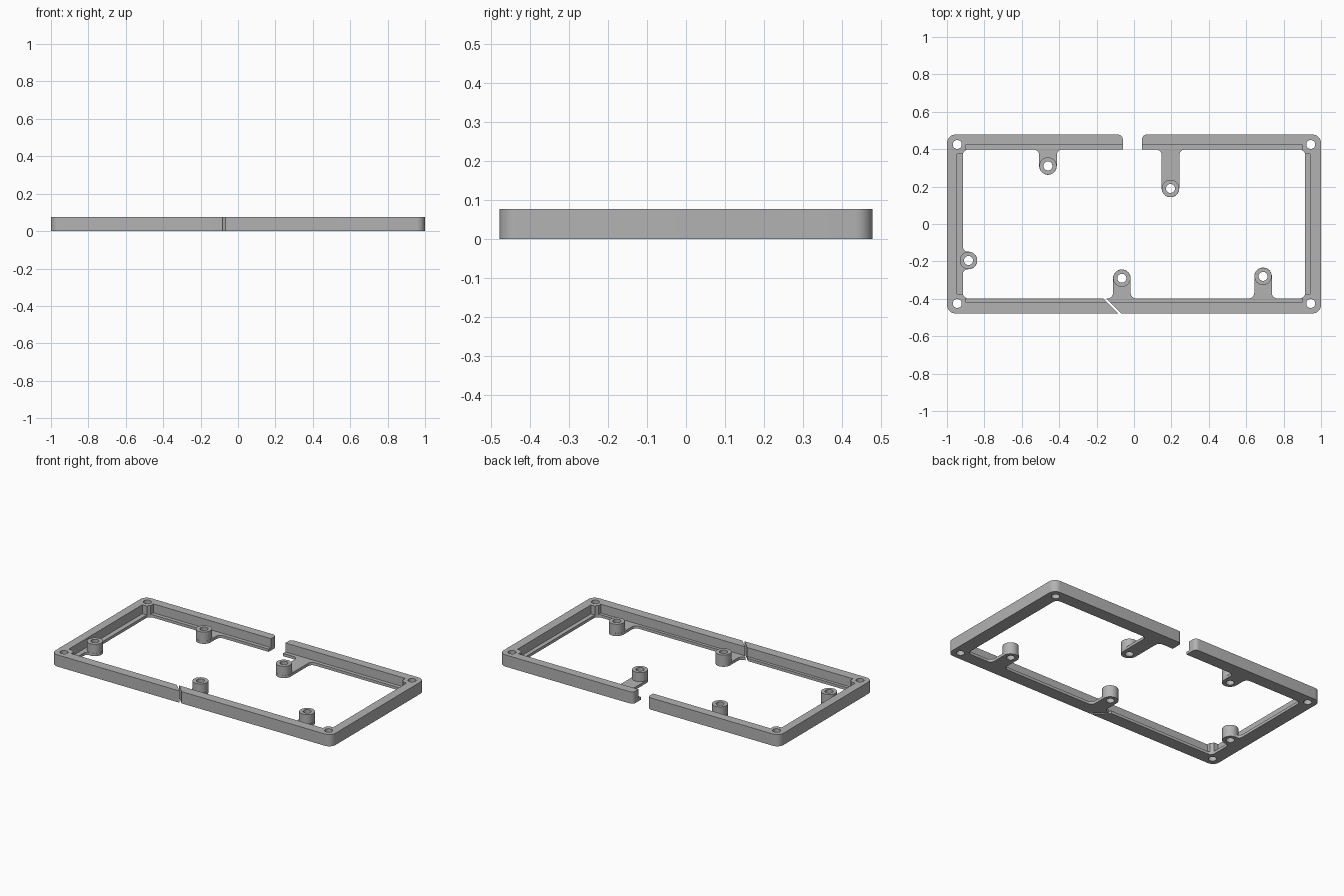
import bpy, bmesh, math

cube = bpy.data.objects.get("Cube")
if cube:
    bpy.data.objects.remove(cube, do_unlink=True)

HX, HY, H = 1.0, 0.478, 0.076       # outer half sizes and height
LIP_X, LIP_Y, LIP_H = 0.915, 0.398, 0.018
BOSS_R, HOLE_R, FOOT = 0.047, 0.024, 0.03

grey = bpy.data.materials.new("plain grey")
grey.use_nodes = True
colour = (0.45, 0.45, 0.45, 1)
grey.diffuse_color = colour
grey.node_tree.nodes["Principled BSDF"].inputs["Base Color"].default_value = colour


def arc(cx, cy, r, a0, a1, n=8):
    return [(cx + r * math.cos(math.radians(a0 + (a1 - a0) * i / n)),
             cy + r * math.sin(math.radians(a0 + (a1 - a0) * i / n))) for i in range(n + 1)]


def prism(name, outline, z0, z1):
    bm = bmesh.new()
    face = bm.faces.new([bm.verts.new((x, y, z0)) for x, y in outline])
    top = bmesh.ops.extrude_face_region(bm, geom=[face])
    verts = [v for v in top["geom"] if isinstance(v, bmesh.types.BMVert)]
    bmesh.ops.translate(bm, verts=verts, vec=(0, 0, z1 - z0))
    bmesh.ops.recalc_face_normals(bm, faces=bm.faces)
    mesh = bpy.data.meshes.new(name)
    bm.to_mesh(mesh)
    bm.free()
    mesh.materials.append(grey)
    obj = bpy.data.objects.new(name, mesh)
    bpy.context.collection.objects.link(obj)
    return obj


def rect(x0, x1, y0, y1):
    return [(x0, y0), (x1, y0), (x1, y1), (x0, y1)]


def rounded(hx, hy, r):
    return (arc(hx - r, hy - r, r, 0, 90) + arc(r - hx, hy - r, r, 90, 180)
            + arc(r - hx, r - hy, r, 180, 270) + arc(hx - r, r - hy, r, 270, 360))


def circle(x, y, r):
    return arc(x, y, r, 0, 360, 32)[:-1]


def combine(target, outline, z0, z1, operation="DIFFERENCE"):
    """Join or cut a prism, bake the result and drop the helper."""
    helper = prism("helper", outline, z0, z1)
    helper.hide_render = True
    mod = target.modifiers.new("combine", "BOOLEAN")
    mod.operation, mod.solver, mod.object = operation, "EXACT", helper
    graph = bpy.context.evaluated_depsgraph_get()
    graph.update()
    mesh = bpy.data.meshes.new_from_object(target.evaluated_get(graph))
    target.modifiers.clear()
    target.data = mesh
    bpy.data.objects.remove(helper, do_unlink=True)


# Rim with a thin inner lip and solid corner blocks
frame = prism("mounting_frame", rounded(HX, HY, 0.045), 0, H)
combine(frame, rounded(LIP_X, LIP_Y, 0.03), -0.1, 0.2)
combine(frame, rect(-0.946, 0.942, -0.375, 0.375), LIP_H, 0.2)
combine(frame, rect(-0.9, 0.9, -0.417, 0.422), LIP_H, 0.2)

# Tabs: boss position and the turn of the tab's outward direction
tabs = [(-0.46, 0.31, 180), (0.195, 0.19, 180), (-0.885, -0.195, -90),
        (-0.065, -0.29, 0), (0.69, -0.28, 0)]
for x, y, turn in tabs:
    length = LIP_X - abs(x) if turn == -90 else LIP_Y - abs(y)
    foot = min(FOOT, length - 0.004)
    w = BOSS_R
    local = ([(-w - foot, -length - 0.015)]
             + arc(-w - foot, foot - length, foot, -90, 0)
             + arc(0, 0, w, 180, 0, 20)
             + arc(w + foot, foot - length, foot, 180, 270)
             + [(w + foot, -length - 0.015)])
    c, s = math.cos(math.radians(turn)), math.sin(math.radians(turn))
    outline = [(x + u * c - v * s, y + u * s + v * c) for u, v in local]
    combine(frame, outline, 0, LIP_H, "UNION")
    combine(frame, circle(x, y, BOSS_R - 0.0006), LIP_H / 2, H, "UNION")
    combine(frame, circle(x, y, HOLE_R), -0.1, 0.2)

# Corner screw holes
for sx in (-1, 1):
    for sy in (-1, 1):
        combine(frame, circle(sx * 0.945, sy * 0.425, HOLE_R), -0.1, 0.2)

# Rear opening with rounded outer ends
r = 0.025
gap = ([(-0.06, 0.3), (0.043, 0.3)] + arc(0.043 + r, HY - r, r, 180, 90)
       + [(0.043 + r, 0.6), (-0.06 - r, 0.6)] + arc(-0.06 - r, HY - r, r, 90, 0))
combine(frame, gap, -0.1, 0.2)

# Slanted slit through the front rail
slit = [(-0.182, -0.38), (-0.166, -0.38), (-0.046, -0.5), (-0.062, -0.5)]
combine(frame, slit, -0.1, 0.2)

bpy.ops.object.select_all(action="DESELECT")
frame.select_set(True)
bpy.context.view_layer.objects.active = frame
bpy.ops.object.shade_smooth_by_angle(angle=math.radians(30))
